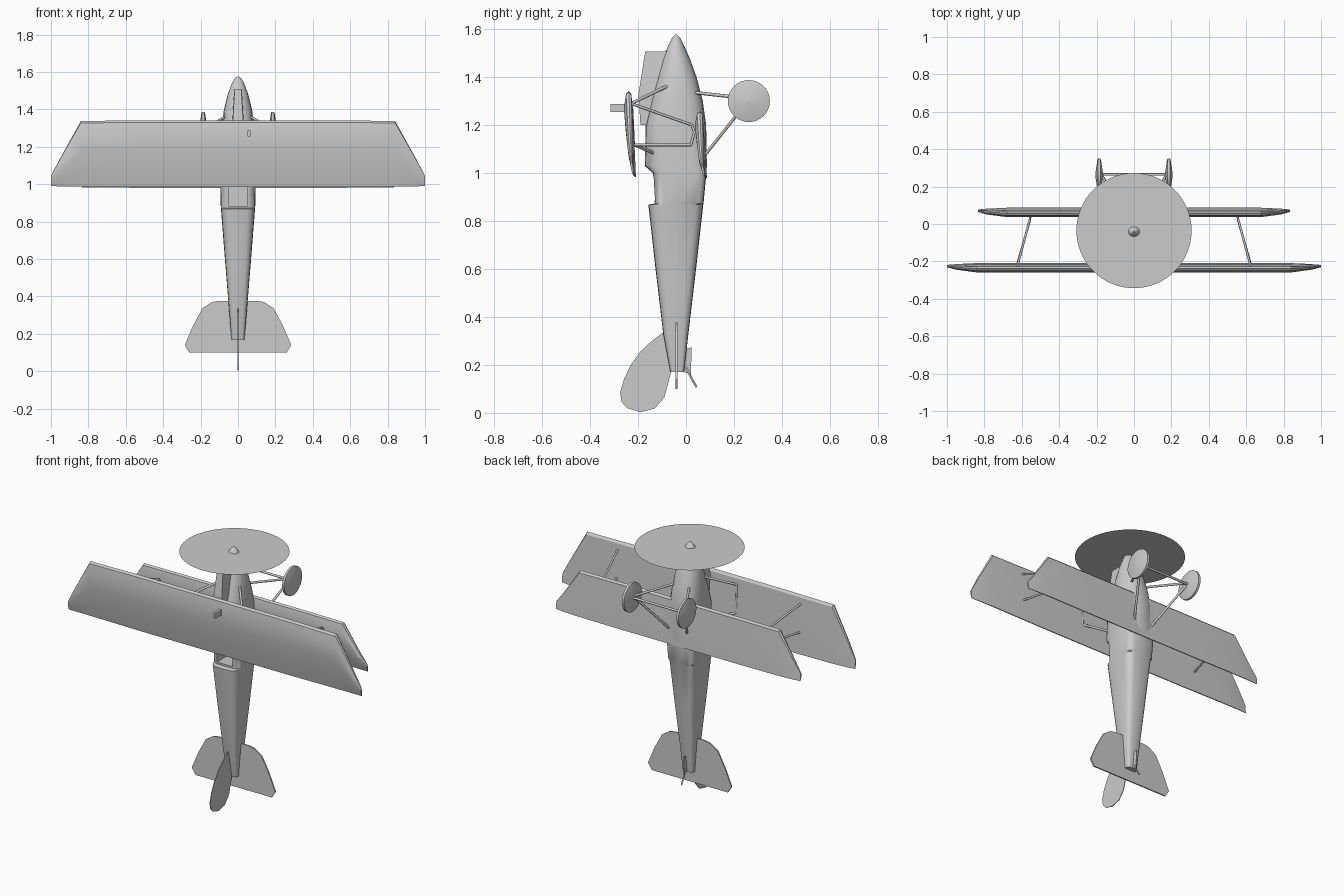
import bpy, bmesh
from math import cos, sin, pi, copysign
from mathutils import Vector, Matrix

if "Cube" in bpy.data.objects:
    bpy.data.objects.remove(bpy.data.objects["Cube"])


def finish(name, bm, smooth=None):
    bmesh.ops.recalc_face_normals(bm, faces=bm.faces)
    me = bpy.data.meshes.new(name)
    bm.to_mesh(me)
    bm.free()
    ob = bpy.data.objects.new(name, me)
    bpy.context.collection.objects.link(ob)
    if smooth:
        bpy.context.view_layer.objects.active = ob
        bpy.ops.object.select_all(action='DESELECT')
        ob.select_set(True)
        bpy.ops.object.shade_smooth_by_angle(angle=smooth)
    return ob


def loft(name, rings, smooth=None):
    bm = bmesh.new()
    vs = [[bm.verts.new(p) for p in r] for r in rings]
    n = len(vs[0])
    for a, b in zip(vs, vs[1:]):
        for i in range(n):
            j = (i + 1) % n
            bm.faces.new((a[i], a[j], b[j], b[i]))
    bm.faces.new(vs[0])
    bm.faces.new(vs[-1])
    return finish(name, bm, smooth)


def box(name, lo, hi):
    bm = bmesh.new()
    lo, hi = Vector(lo), Vector(hi)
    bmesh.ops.create_cube(bm, size=1, matrix=Matrix.Translation((lo + hi) / 2)
                          @ Matrix.Diagonal((*(hi - lo), 1)))
    return finish(name, bm)


def strut(name, points, r=0.007):
    bm = bmesh.new()
    for a, b in zip(points, points[1:]):
        a, b = Vector(a), Vector(b)
        d = b - a
        m = Matrix.Translation((a + b) / 2) @ d.to_track_quat('Z', 'Y').to_matrix().to_4x4()
        bmesh.ops.create_cone(bm, cap_ends=True, segments=8, radius1=r, radius2=r,
                              depth=d.length + r, matrix=m)
    return finish(name, bm, 0.9)


# Fuselage: z, half width, top y, belly y, squareness exponent
sections = [(.17, .035, -.065, -.008, 4), (.33, .048, -.095, .010, 4), (.6, .07, -.127, .042, 4),
            (.868, .091, -.157, .072, 4), (.873, .092, -.13, .073, 5), (1.0, .095, -.138, .085, 5),
            (1.03, .095, -.172, .087, 3.5), (1.2, .094, -.168, .084, 3), (1.3, .088, -.145, .070, 2.5),
            (1.4, .075, -.118, .044, 2.2), (1.48, .055, -.097, .015, 2), (1.54, .033, -.07, -.012, 2),
            (1.565, .018, -.057, -.025, 2), (1.577, .004, -.045, -.037, 2)]


def ring(z, w, yt, yb, e):
    out = []
    for i in range(20):
        a = 2 * pi * i / 20
        c, s = cos(a), sin(a)
        out.append((w * copysign(abs(c) ** (2 / e), c),
                    (yt + yb) / 2 + (yb - yt) / 2 * copysign(abs(s) ** (2 / e), s), z))
    return out


body = loft("fuselage", [ring(*s) for s in sections], 0.6)

# Cockpit opening
cutter = box("cockpit_cutter", (-.052, -.3, .885), (.052, -.03, .99))
cutter.hide_render = True
cutter.hide_viewport = True
mod = body.modifiers.new("cockpit", 'BOOLEAN')
mod.operation = 'DIFFERENCE'
mod.solver = 'EXACT'
mod.object = cutter

# Engine hump on the nose
hump = [(1.507, -.17, .018), (1.33, -.198, .028), (1.2, -.19, .028)]
loft("engine_cowl", [[(-w, y, z), (w, y, z), (w * 1.15, -.08, z), (-w * 1.15, -.08, z)]
                     for z, y, w in hump])

# Wings: chord fraction from leading edge, y
airfoil = [(0, -.238), (.03, -.25), (.2, -.259), (.45, -.252), (.75, -.235), (1, -.215),
           (1, -.209), (.6, -.215), (.25, -.223), (.04, -.227)]


def wing(name, stations, dy):
    full = [(-x, l, t, s) for x, l, t, s in reversed(stations)] + stations
    loft(name, [[(x, dy - .222 + (y + .222) * s, l + (t - l) * f) for f, y in airfoil]
                for x, l, t, s in full], 0.5)


wing("upper_wing", [(.5, 1.342, .984, 1), (.84, 1.338, .987, 1), (.95, 1.14, .989, .6),
                    (1.0, 1.045, .99, .25)], 0)
wing("lower_wing", [(.4, 1.257, .98, 1), (.68, 1.255, .982, 1), (.79, 1.09, .983, .6),
                    (.834, 1.03, .984, .25)], .296)
box("wing_fuel_gauge", (.052, -.315, 1.255), (.068, -.245, 1.288))

# Propeller disc
bm = bmesh.new()
bmesh.ops.create_circle(bm, cap_ends=True, segments=64, radius=.308,
                        matrix=Matrix.Translation((0, -.035, 1.545)))
finish("propeller_disc", bm)

# Struts, wheels and landing gear, both sides
for s, side in ((1, "right"), (-1, "left")):
    strut(side + "_cabane_strut", [(.07 * s, -.083, 1.36), (.19 * s, -.228, 1.29),
                                   (.19 * s, -.22, 1.12), (.08 * s, -.14, 1.085)])
    strut(side + "_wing_strut", [(.625 * s, -.23, 1.29), (.557 * s, .025, 1.2),
                                 (.555 * s, .035, 1.17), (.557 * s, .02, 1.117),
                                 (.625 * s, -.22, 1.117)], .006)
    strut(side + "_gear_strut", [(.05 * s, .04, 1.335), (.175 * s, .265, 1.31),
                                 (.06 * s, .075, 1.07)])
    # wheel turned from a half profile
    prof = [(-.021, .004), (-.010, .078), (-.007, .0875), (.007, .0875), (.010, .078), (.021, .004)]
    loft(side + "_wheel", [[((.186 + o) * s, .262 + r * cos(2 * pi * i / 32), 1.3 + r * sin(2 * pi * i / 32))
                            for i in range(32)] for o, r in prof], 0.5)
strut("axle", [(-.18, .265, 1.3), (.18, .265, 1.3)])


# Flat tail surfaces
def plate(name, outline, axis, off, t):
    rings = []
    for d in (off - t, off + t):
        rings.append([(d, a, z) if axis == 'x' else (a, d, z) for a, z in outline])
    return loft(name, rings)


half = [(.26, .1), (.285, .14), (.24, .245), (.19, .337), (.14, .37), (.1, .377)]
plate("tailplane", half + [(-x, z) for x, z in reversed(half)], 'y', -.04, .004)
plate("rudder", [(-.06, .345), (-.095, .335), (-.145, .298), (-.19, .256), (-.23, .2), (-.257, .145),
                 (-.275, .085), (-.268, .045), (-.245, .02), (-.19, .003), (-.13, .018),
                 (-.09, .065), (-.075, .12), (-.06, .18)], 'x', 0, .002)
plate("belly_fin", [(-.02, .2), (0, .27), (.024, .272), (.02, .16), (-.008, .17)], 'x', 0, .002)
strut("tail_skid", [(.0, .0, .19), (.0, .02, .15), (.0, .044, .108)], .004)
